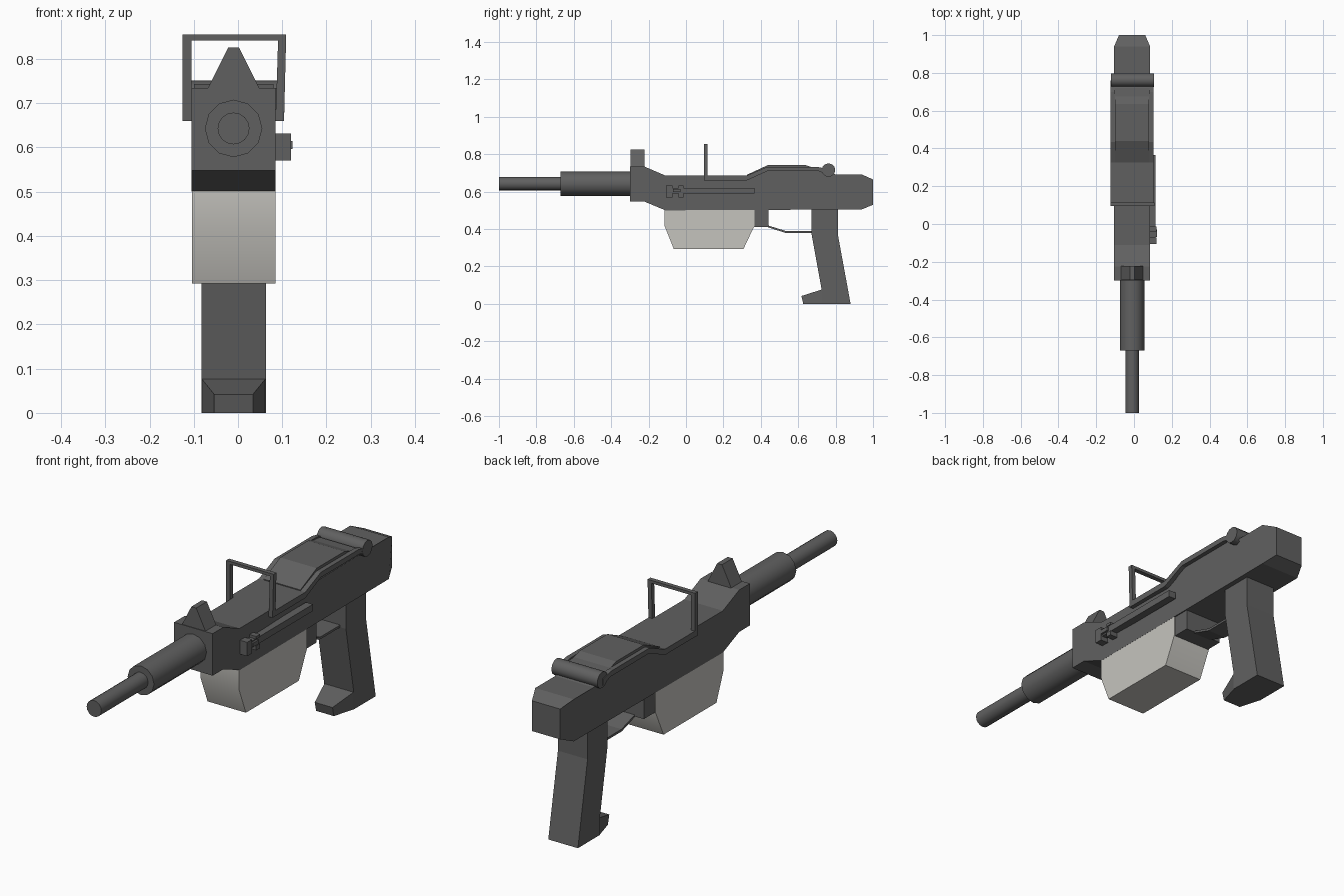
import bpy, bmesh, math
from mathutils import Vector

if "Cube" in bpy.data.objects:
    bpy.data.objects.remove(bpy.data.objects["Cube"])

CX = -0.01  # the gun's own centre plane


def material(name, rgb):
    m = bpy.data.materials.new(name)
    m.diffuse_color = (*rgb, 1)
    m.use_nodes = True
    m.node_tree.nodes["Principled BSDF"].inputs["Base Color"].default_value = m.diffuse_color
    return m


METAL = material("dark grey metal", (0.118, 0.118, 0.118))
PALE = material("pale grey", (0.56, 0.55, 0.515))


def finish(name, bm, mat, smooth=False):
    bmesh.ops.recalc_face_normals(bm, faces=bm.faces)
    me = bpy.data.meshes.new(name)
    bm.to_mesh(me)
    bm.free()
    me.materials.append(mat)
    ob = bpy.data.objects.new(name, me)
    bpy.context.collection.objects.link(ob)
    if smooth:
        bpy.ops.object.select_all(action='DESELECT')
        ob.select_set(True)
        bpy.context.view_layer.objects.active = ob
        bpy.ops.object.shade_smooth_by_angle(angle=math.radians(32))
    return ob


def prism(name, pts, lo, hi, axis='X', mat=METAL, smooth=False):
    """Extrude a (y, z) profile along X, or an (x, z) profile along Y."""
    bm = bmesh.new()
    put = (lambda p, d: (d, *p)) if axis == 'X' else (lambda p, d: (p[0], d, p[1]))
    face = bm.faces.new([bm.verts.new(put(p, lo)) for p in pts])
    ext = bmesh.ops.extrude_face_region(bm, geom=[face])
    move = Vector((hi - lo, 0, 0)) if axis == 'X' else Vector((0, hi - lo, 0))
    bmesh.ops.translate(bm, vec=move,
                        verts=[v for v in ext['geom'] if isinstance(v, bmesh.types.BMVert)])
    return finish(name, bm, mat, smooth)


def box(name, x0, x1, y0, y1, z0, z1):
    return prism(name, [(y0, z0), (y1, z0), (y1, z1), (y0, z1)], x0, x1)


def cylinder(name, axis, centre, radius, length, sides):
    bm = bmesh.new()
    bmesh.ops.create_cone(bm, cap_ends=True, segments=sides, radius1=radius,
                          radius2=radius, depth=length)
    ob = finish(name, bm, METAL, True)
    ob.location = centre
    ob.rotation_euler = (math.pi / 2, 0, 0) if axis == 'Y' else (0, math.pi / 2, 0)
    return ob


# Receiver, tapered in at the rear end
body = prism("receiver", [
    (-0.3, 0.548), (-0.225, 0.548), (-0.11, 0.5), (0.94, 0.505), (1.0, 0.53),
    (1.0, 0.665), (0.94, 0.692), (0.80, 0.692), (0.72, 0.722), (0.67, 0.727),
    (0.435, 0.73), (0.325, 0.686), (-0.11, 0.686), (-0.225, 0.735), (-0.3, 0.735)],
    CX - 0.095, CX + 0.095)
for v in body.data.vertices:
    if v.co.y > 0.99:
        v.co.x = CX + (v.co.x - CX) * 0.73

# Raised top cover
prism("top_cover", [(0.325, 0.68), (0.72, 0.69), (0.72, 0.726), (0.675, 0.73),
                    (0.635, 0.743), (0.44, 0.743), (0.325, 0.69)], CX - 0.09, CX + 0.09)

# Barrel and sleeve
cylinder("barrel", 'Y', (CX, -0.65, 0.643), 0.036, 0.70, 16)
cylinder("barrel_sleeve", 'Y', (CX, -0.475, 0.643), 0.065, 0.39, 12)

# Front sight
prism("front_sight", [(CX - 0.06, 0.73), (CX + 0.06, 0.73), (CX + 0.012, 0.826),
                      (CX - 0.012, 0.826)], -0.297, -0.222, 'Y')

# Hinged sight frame: side arms, uprights, top bar and hinge pin
ARM = [(0.095, 0.66), (0.325, 0.66), (0.435, 0.71), (0.71, 0.71), (0.76, 0.69),
       (0.76, 0.72), (0.70, 0.733), (0.435, 0.733), (0.325, 0.686), (0.095, 0.686)]
for side, s in (("left", -1), ("right", 1)):
    prism(side + "_frame_arm", ARM, CX + s * 0.093, CX + s * 0.114)
prism("left_frame_upright", [(-0.125, 0.66), (-0.105, 0.66), (-0.105, 0.855),
                             (-0.125, 0.855)], 0.095, 0.115, 'Y')
prism("right_frame_upright", [(0.085, 0.66), (0.104, 0.66), (0.109, 0.855),
                              (0.091, 0.855)], 0.095, 0.115, 'Y')
box("frame_top_bar", -0.125, 0.109, 0.095, 0.115, 0.842, 0.855)
cylinder("hinge_pin", 'X', (-0.008, 0.762, 0.715), 0.036, 0.226, 12)

# Charging rail and handle on the right side
box("charging_rail", 0.08, 0.114, -0.075, 0.365, 0.59, 0.62)
box("charging_handle", 0.08, 0.12, -0.107, -0.072, 0.57, 0.632)
for name, z0, z1 in (("upper", 0.62, 0.632), ("lower", 0.57, 0.59)):
    box(name + "_handle_tab", 0.08, 0.118, -0.04, -0.013, z0, z1)
box("handle_tip", 0.11, 0.123, -0.07, -0.03, 0.597, 0.615)

# Magazine
prism("magazine", [(-0.115, 0.51), (-0.115, 0.418), (-0.065, 0.293), (0.307, 0.293),
                   (0.365, 0.415), (0.365, 0.51)], CX - 0.0945, CX + 0.0945, 'X', PALE, True)

# Block behind the magazine, and trigger guard strip
box("magazine_catch_block", CX - 0.09, CX + 0.09, 0.36, 0.44, 0.412, 0.51)
prism("trigger_guard", [(0.43, 0.412), (0.53, 0.38), (0.69, 0.38), (0.69, 0.39),
                        (0.532, 0.39), (0.43, 0.422)], CX - 0.045, CX + 0.045)

# Grip with a tapered toe
prism("grip", [(0.67, 0.51), (0.67, 0.38), (0.725, 0.078), (0.725, 0), (0.88, 0),
               (0.812, 0.37), (0.812, 0.51)], CX - 0.073, CX + 0.073)
toe = prism("grip_toe", [(0.627, 0), (0.73, 0), (0.73, 0.078), (0.617, 0.042)],
            CX - 0.073, CX + 0.073)
for v in toe.data.vertices:
    if v.co.y < 0.7:
        v.co.x = CX + (v.co.x - CX) * 0.6
